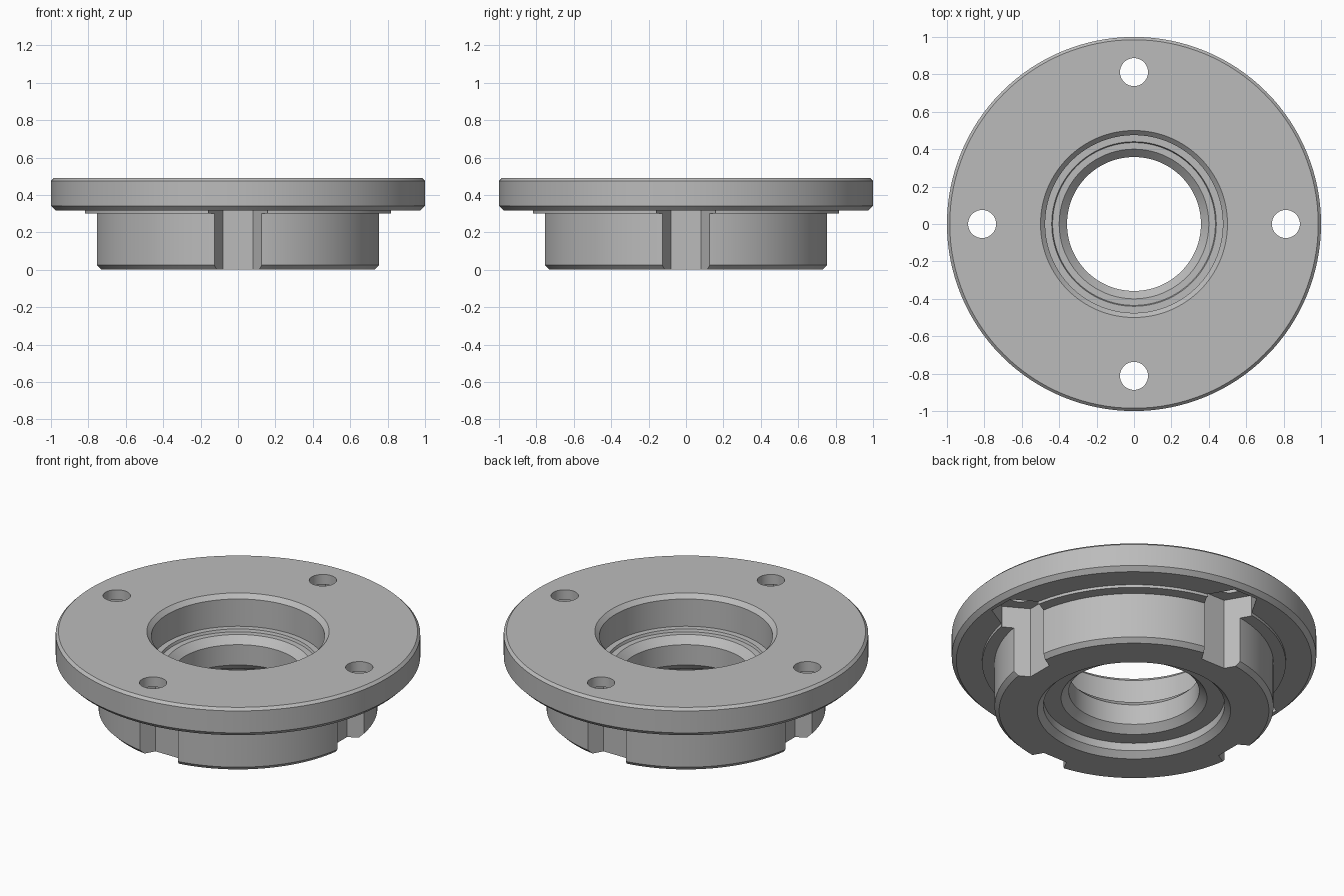
import bpy
import bmesh
from math import pi
from mathutils import Matrix

cube = bpy.data.objects.get("Cube")
if cube:
    bpy.data.objects.remove(cube, do_unlink=True)

steel = bpy.data.materials.new("grey_steel")
steel.use_nodes = True
grey = (0.5, 0.5, 0.5, 1)
steel.diffuse_color = grey
steel.node_tree.nodes["Principled BSDF"].inputs["Base Color"].default_value = grey


def make_object(name, bm):
    bmesh.ops.recalc_face_normals(bm, faces=bm.faces)
    mesh = bpy.data.meshes.new(name)
    bm.to_mesh(mesh)
    bm.free()
    mesh.materials.append(steel)
    obj = bpy.data.objects.new(name, mesh)
    bpy.context.collection.objects.link(obj)
    return obj


def lathe(name, profile, steps):
    """Revolve a closed (radius, height) profile around z."""
    bm = bmesh.new()
    verts = [bm.verts.new((r, 0, z)) for r, z in profile]
    edges = [bm.edges.new((v, verts[i - 1])) for i, v in enumerate(verts)]
    bmesh.ops.spin(bm, geom=verts + edges, cent=(0, 0, 0), axis=(0, 0, 1),
                   angle=2 * pi, steps=steps, use_merge=True)
    bmesh.ops.remove_doubles(bm, verts=bm.verts, dist=0.0001)
    return make_object(name, bm)


def prism(name, sides, radius, bottom, top, turn):
    """Upright prism on the bolt circle, turned around z."""
    bm = bmesh.new()
    place = Matrix.Rotation(turn, 4, "Z") @ Matrix.Translation((BOLT_CIRCLE, 0, (bottom + top) / 2))
    bmesh.ops.create_cone(bm, cap_ends=True, segments=sides, radius1=radius,
                          radius2=radius, depth=top - bottom, matrix=place)
    obj = make_object(name, bm)
    obj.hide_render = True
    return obj


BOLT_CIRCLE = 0.812

# Outer flange, locating step and hub
outside = [(0.53, 0), (0.74, 0), (0.765, 0.025), (0.765, 0.3), (0.833, 0.3),
           (0.833, 0.317), (0.975, 0.317), (1, 0.342), (1, 0.475), (0.985, 0.49)]
# Stepped bore from the top down to the lower counterbore
bore = [(0.5, 0.49), (0.475, 0.465), (0.475, 0.3), (0.44, 0.3), (0.435, 0.285),
        (0.4, 0.285), (0.358, 0.243), (0.358, 0.12), (0.4, 0.08), (0.497, 0.08),
        (0.497, 0.033)]
flange = lathe("flanged_hub", outside + bore, 128)

# Four hexagonal bolt pockets breaking into the hub, each with a through hole
bpy.context.view_layer.objects.active = flange
flange.select_set(True)
for i in range(4):
    turn = i * pi / 2
    for cutter in (prism("pocket_cutter", 6, 0.16, -0.1, 0.43, turn),
                   prism("hole_cutter", 40, 0.075, 0.35, 0.6, turn)):
        cut = flange.modifiers.new("cut", "BOOLEAN")
        cut.operation = "DIFFERENCE"
        cut.solver = "EXACT"
        cut.object = cutter
        bpy.ops.object.modifier_apply(modifier=cut.name)
        bpy.data.objects.remove(cutter, do_unlink=True)

bpy.ops.object.shade_smooth_by_angle(angle=pi / 9)
